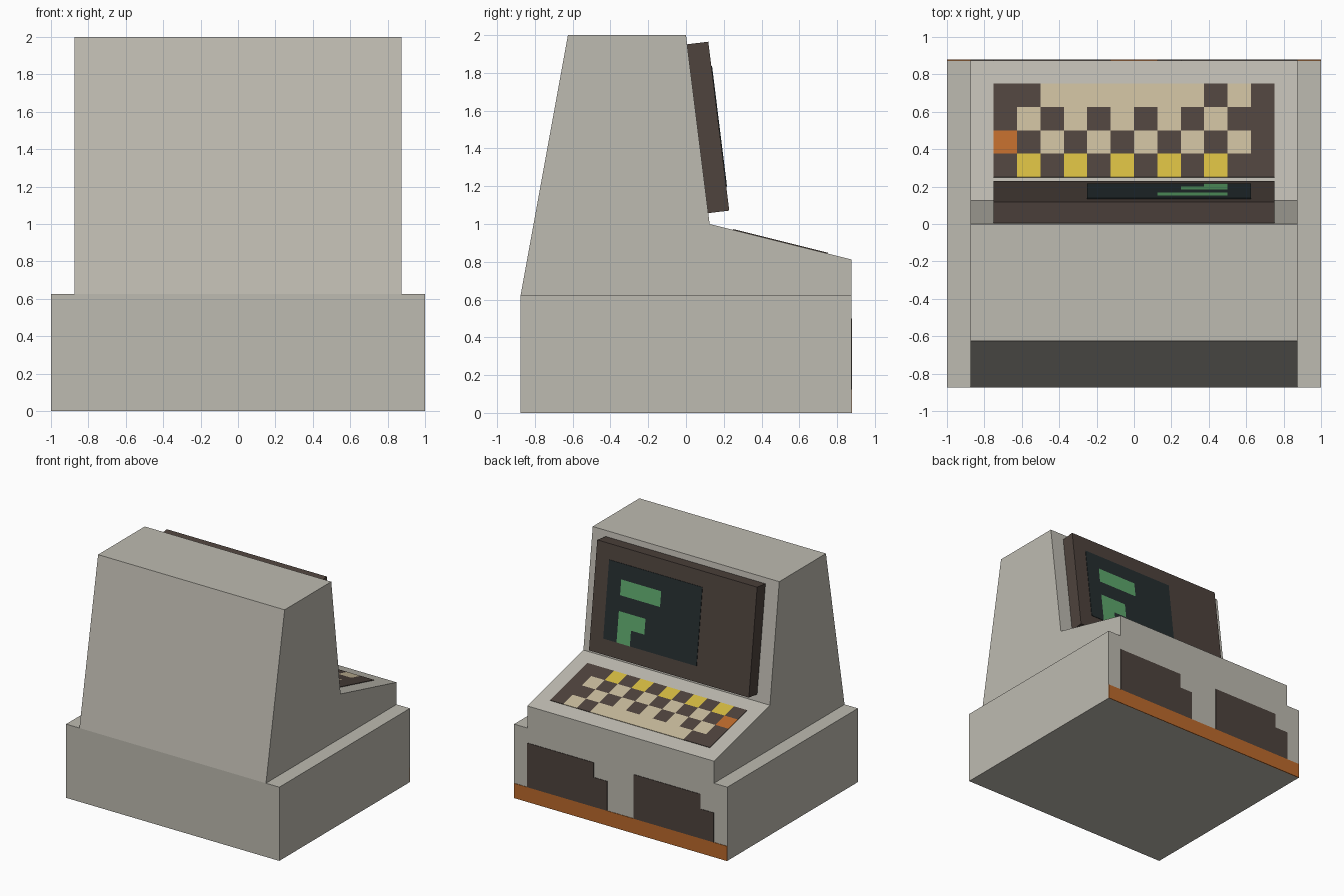
import bpy, bmesh
from mathutils import Vector

if "Cube" in bpy.data.objects:
    bpy.data.objects.remove(bpy.data.objects["Cube"])


def material(name, r, g, b):
    """Flat material from 0-255 display values, stored as linear."""
    lin = [c / 12.92 if c <= 0.04045 else ((c + 0.055) / 1.055) ** 2.4
           for c in (r / 255, g / 255, b / 255)]
    m = bpy.data.materials.new(name)
    m.diffuse_color = (*lin, 1)
    m.use_nodes = True
    m.node_tree.nodes["Principled BSDF"].inputs["Base Color"].default_value = m.diffuse_color
    return m


MATS = {
    "C": material("warm_grey_case", 190, 187, 177),
    "D": material("dark_brown", 78, 67, 61),
    "B": material("beige_key", 200, 187, 156),
    "Y": material("yellow_key", 214, 188, 66),
    "O": material("orange_trim", 188, 106, 44),
    "S": material("dark_glass", 37, 46, 48),
    "G": material("screen_green", 94, 168, 108),
}


def finish(name, bm, mats):
    mesh = bpy.data.meshes.new(name)
    bm.to_mesh(mesh)
    bm.free()
    for m in mats:
        mesh.materials.append(m)
    ob = bpy.data.objects.new(name, mesh)
    bpy.context.collection.objects.link(ob)
    return ob


def prism(name, profile, half_width, mat):
    """Side profile of (y, z) points extruded across x."""
    bm = bmesh.new()
    left = [bm.verts.new((-half_width, y, z)) for y, z in profile]
    right = [bm.verts.new((half_width, y, z)) for y, z in profile]
    bm.faces.new(left)
    bm.faces.new(right)
    n = len(profile)
    for i in range(n):
        j = (i + 1) % n
        bm.faces.new((left[i], left[j], right[j], right[i]))
    bmesh.ops.recalc_face_normals(bm, faces=bm.faces)
    return finish(name, bm, [MATS[mat]])


def inlay(name, rows, corner, across, down):
    """Thin plate of coloured square cells; a space leaves a gap."""
    bm = bmesh.new()
    keys = sorted(set("".join(rows)) - {" "})
    o = Vector(corner)
    u = Vector(across) / len(rows[0])
    v = Vector(down) / len(rows)
    for r, row in enumerate(rows):
        for c, key in enumerate(row):
            if key == " ":
                continue
            quad = [(c, r), (c, r + 1), (c + 1, r + 1), (c + 1, r)]
            face = bm.faces.new([bm.verts.new(o + u * a + v * b) for a, b in quad])
            face.material_index = keys.index(key)
    bmesh.ops.remove_doubles(bm, verts=bm.verts, dist=0.001)
    ob = finish(name, bm, [MATS[k] for k in keys])
    mod = ob.modifiers.new("thickness", "SOLIDIFY")
    mod.thickness = 0.008
    mod.offset = 0
    return ob


# Wide base box
prism("base", [(-0.875, 0), (0.875, 0), (0.875, 0.625), (-0.875, 0.625)], 1.0, "C")

# Upper case with sloped back, tilted screen wall and keyboard deck
prism("upper_case", [(-0.875, 0.625), (0.875, 0.625), (0.875, 0.8125),
                     (0.125, 1.0), (0, 2.0), (-0.625, 2.0)], 0.875, "C")

# Screen housing leaning on the tilted wall
prism("screen_housing", [(0.002, 1.951), (0.118, 1.965), (0.229, 1.071),
                         (0.113, 1.057)], 0.75, "D")

# Glass with glowing blocks
inlay("screen_glass", ["            ",
                       " SSSSSSS    ",
                       " SGGGSSS    ",
                       " SSSSSSS    ",
                       " SGGSSSS    ",
                       " SGSSSSS    ",
                       "            "],
      (0.75, 0.118, 1.965), (-1.5, 0, 0), (0, 0.111, -0.894))

# Keyboard on the sloped deck
inlay("keyboard", ["DDYDYDYDYDYD",
                   "DBDBDBDBDBDO",
                   "DDBDBDBDBDBD",
                   "DBDBBBBBBBDD"],
      (0.75, 0.25, 0.969), (-1.5, 0, 0), (0, 0.5, -0.125))

# Dark slots and orange strip on the keyboard side of the base
inlay("base_panel", ["                ",
                     " DDDDD   DDDDD  ",
                     " DDDDDD  DDDDDD ",
                     " DDDDDD  DDDDDD ",
                     "OOOOOOOOOOOOOOOO"],
      (1.0, 0.875, 0.625), (-2.0, 0, 0), (0, 0, -0.625))
